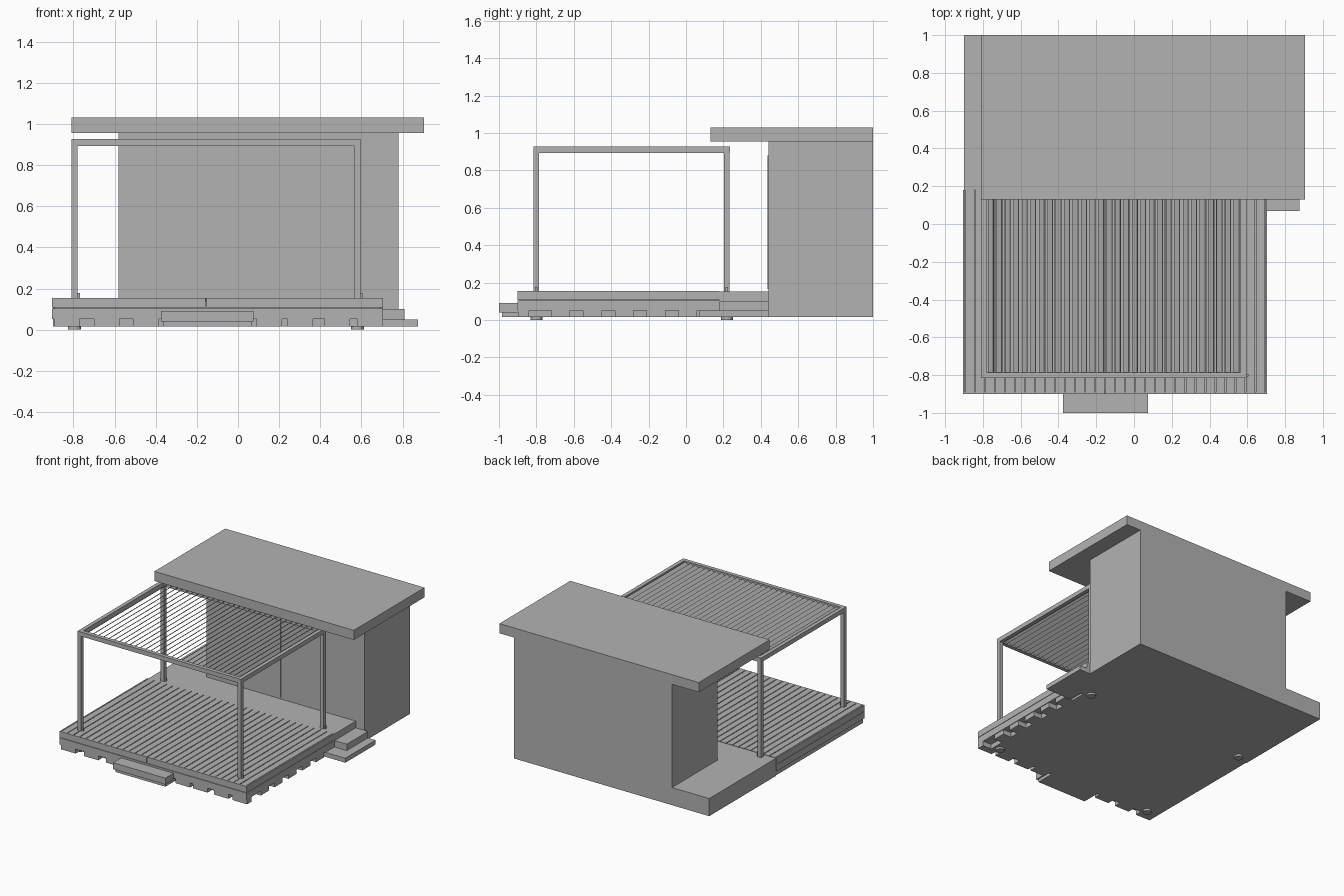
import bpy
import bmesh
import math
from mathutils import Matrix, Vector

old = bpy.data.objects.get("Cube")
if old:
    bpy.data.objects.remove(old, do_unlink=True)

grey = bpy.data.materials.new("plain grey")
grey.use_nodes = True
grey.diffuse_color = (0.45, 0.45, 0.45, 1)
grey.node_tree.nodes["Principled BSDF"].inputs["Base Color"].default_value = (0.45, 0.45, 0.45, 1)


def finish(name, bm):
    mesh = bpy.data.meshes.new(name)
    bm.to_mesh(mesh)
    bm.free()
    mesh.materials.append(grey)
    obj = bpy.data.objects.new(name, mesh)
    bpy.context.collection.objects.link(obj)
    return obj


def add_box(bm, x, y, z, tilt=0):
    """Add a box given its (min, max) on each axis, tilted about its own y axis."""
    centre = Vector([(a + b) / 2 for a, b in (x, y, z)])
    size = [b - a for a, b in (x, y, z)] + [1]
    bmesh.ops.create_cube(bm, size=1, matrix=Matrix.Translation(centre)
                          @ Matrix.Rotation(tilt, 4, 'Y') @ Matrix.Diagonal(size))


def box(name, x, y, z):
    bm = bmesh.new()
    add_box(bm, x, y, z)
    return finish(name, bm)


ground = 0.015
deck_x, deck_y = (-0.905, 0.705), (-0.9, 0.18)

# House, roof and door
box("house", (-0.58, 0.78), (0.44, 1), (ground, 0.955))
box("roof", (-0.81, 0.905), (0.13, 1), (0.955, 1.03))
box("door", (-0.31, 0.06), (0.435, 0.445), (0.165, 0.88))

# Landing beside and in front of the house
box("front_landing", (-0.9, 0.705), (0.18, 0.44), (ground, 0.152))
box("side_landing", (-0.9, -0.58), (0.44, 1), (ground, 0.152))

# Steps
box("side_step_upper", (0.705, 0.81), (0.18, 0.44), (0.05, 0.1))
box("side_step_lower", (0.65, 0.875), (0.07, 0.44), (ground, 0.05))
box("front_step_tread", (-0.375, 0.075), (-1, -0.9), (0.04, 0.09))
box("front_step_base", (-0.365, 0.065), (-0.985, -0.84), (ground, 0.04))

# Base under the deck, with bearing blocks along the open edges
box("base", (-0.895, 0.63), (-0.84, 0.18), (ground, 0.052))
bm = bmesh.new()
for x in (-0.895, -0.7, -0.51, 0.09, 0.24, 0.42, 0.58):
    add_box(bm, (x, x + 0.125), (-0.895, -0.84), (ground, 0.052))
for i in range(5):
    y = -0.72 + i * 0.17
    add_box(bm, (0.63, 0.7), (y, y + 0.1), (ground, 0.052))
finish("bearing_blocks", bm)

# Deck frame, fascia and boards
box("deck_frame", deck_x, deck_y, (0.052, 0.104))
box("deck_core", (-0.895, 0.695), (-0.89, 0.18), (0.104, 0.14))
bm = bmesh.new()
middle = -0.155
for x in ((deck_x[0], middle - 0.002), (middle + 0.002, deck_x[1])):
    add_box(bm, x, (-0.9, -0.89), (0.107, 0.155))
for x in ((deck_x[0], -0.895), (0.695, deck_x[1])):
    add_box(bm, x, deck_y, (0.107, 0.155))
finish("deck_fascia", bm)

bm = bmesh.new()
boards = 30
pitch = 1.59 / boards
for i in range(boards):
    x = -0.895 + i * pitch
    add_box(bm, (x + 0.003, x + pitch - 0.003), (-0.89, 0.18), (0.135, 0.155))
finish("deck_boards", bm)

# Pergola posts, with brackets and round footings
posts, brackets, footings = bmesh.new(), bmesh.new(), bmesh.new()
for x, inward in ((-0.81, 1), (0.565, -1)):
    for y in (-0.815, 0.203):
        add_box(posts, (x, x + 0.03), (y, y + 0.03), (0.15, 0.9))
        bx = x + 0.015 + 0.02 * -inward * (1 if x > 0 else -1)
        add_box(brackets, (bx - 0.006, bx + 0.006), (y + 0.008, y + 0.022), (0.15, 0.178))
        bmesh.ops.create_cone(footings, cap_ends=True, segments=20,
                              radius1=0.032, radius2=0.032, depth=0.02,
                              matrix=Matrix.Translation((x + 0.015, y + 0.015, 0.01)))
finish("posts", posts)
finish("post_brackets", brackets)
finish("footings", footings)

# Pergola top frame
bm = bmesh.new()
for x in (-0.81, 0.565):
    add_box(bm, (x, x + 0.03), (-0.815, 0.235), (0.893, 0.927))
for y in (-0.815, 0.205):
    add_box(bm, (-0.78, 0.565), (y, y + 0.03), (0.893, 0.927))
finish("pergola_frame", bm)

# Tilted louvres
bm = bmesh.new()
louvres = 30
pitch = 1.345 / louvres
for i in range(louvres):
    x = -0.78 + (i + 0.5) * pitch
    add_box(bm, (x - 0.018, x + 0.018), (-0.785, 0.205), (0.907, 0.912),
            tilt=-math.radians(40))
finish("louvres", bm)
